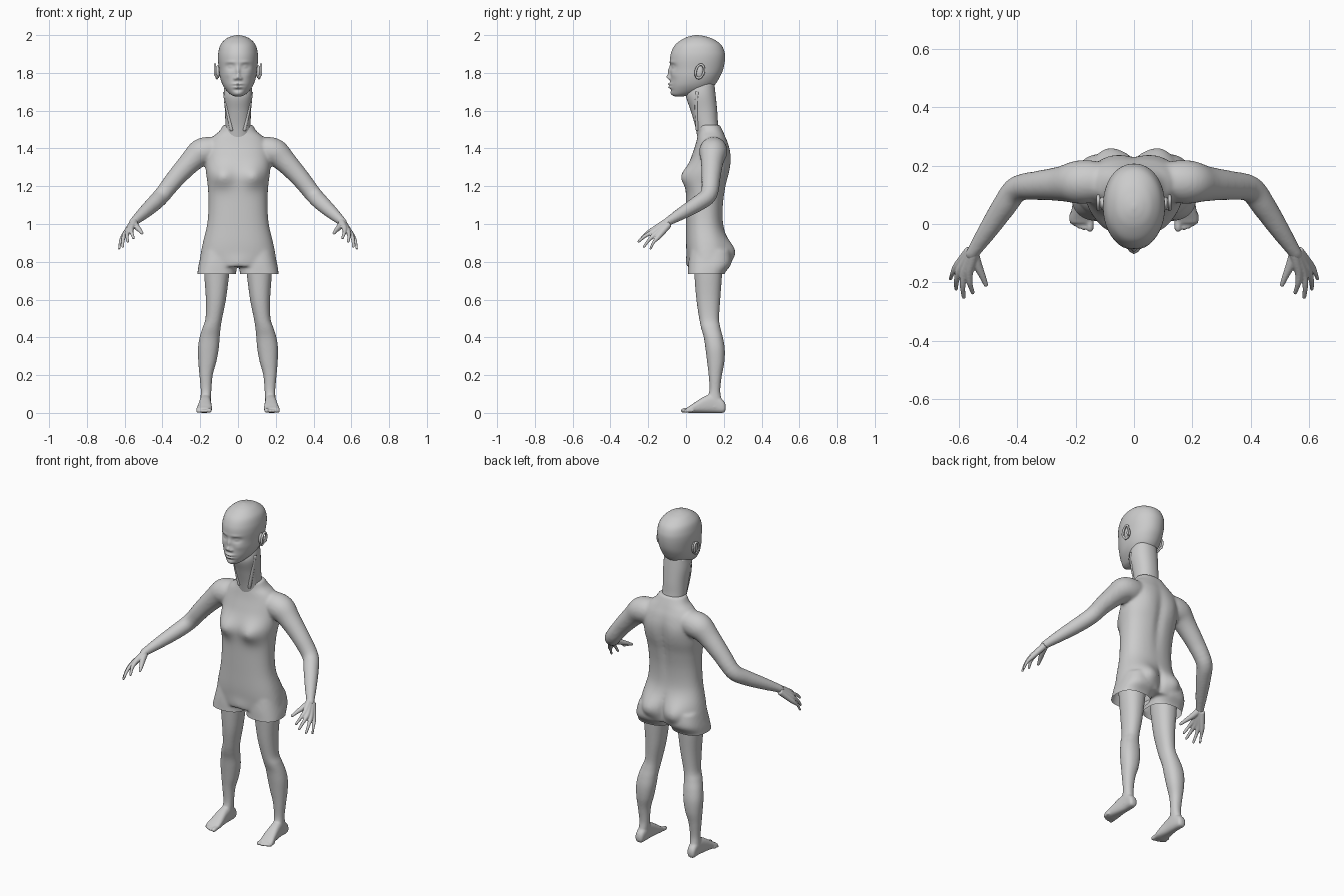
import bpy, bmesh, math
from mathutils import Vector


def spline(rows, n):
    """Catmull-Rom interpolation of rows of numbers, n steps per span."""
    out = []
    for i in range(len(rows) - 1):
        a, b, c, d = (rows[max(0, min(len(rows) - 1, i + k))] for k in (-1, 0, 1, 2))
        for s in range(n):
            t = s / n
            out.append([0.5 * (2*q + (r-p)*t + (2*p-5*q+4*r-w)*t*t + (3*q-p-3*r+w)*t**3)
                        for p, q, r, w in zip(a, b, c, d)])
    return out + [list(rows[-1])]


def loft(bm, rings, cap=True):
    vr = [[bm.verts.new(p) for p in ring] for ring in rings]
    m = len(vr[0])
    for a, b in zip(vr, vr[1:]):
        for i in range(m):
            bm.faces.new((a[i], a[(i+1) % m], b[(i+1) % m], b[i]))
    if cap:
        bm.faces.new(vr[0])
        bm.faces.new(vr[-1])


def stack(bm, rows, axis='z', n=5, segs=40, power=2.2, cap=True):
    """Rows (t, u0, u1, v0, v1): rounded sections along z (u=x, v=y) or y (u=x, v=z)."""
    rings = []
    for t, u0, u1, v0, v1 in spline(rows, n):
        ring = []
        for i in range(segs):
            a = 2 * math.pi * i / segs
            c, s = math.cos(a), math.sin(a)
            u = (u0+u1)/2 + (u1-u0)/2 * math.copysign(abs(c)**(2/power), c)
            v = (v0+v1)/2 + (v1-v0)/2 * math.copysign(abs(s)**(2/power), s)
            ring.append((u, v, t) if axis == 'z' else (u, t, v))
        rings.append(ring)
    loft(bm, rings, cap)


def tube(bm, rows, n=4, segs=16):
    """Rows (x, y, z, radius) swept with a rounded end."""
    pts = spline(rows, n)
    d = (Vector(pts[-1][:3]) - Vector(pts[-2][:3])).normalized()
    end, r = Vector(pts[-1][:3]), pts[-1][3]
    pts += [list(end + d*r*math.sin(a)) + [r*math.cos(a)] for a in (0.5, 1.0, 1.4)]
    rings = []
    for i, p in enumerate(pts):
        t = Vector(pts[min(i+1, len(pts)-1)][:3]) - Vector(pts[max(i-1, 0)][:3])
        u = t.cross(Vector((1, 0, 1))).normalized()
        v = t.cross(u).normalized()
        rings.append([Vector(p[:3]) + p[3]*(u*math.cos(k) + v*math.sin(k))
                      for k in (2*math.pi*j/segs for j in range(segs))])
    loft(bm, rings)


def sculpt(bm, bumps, front, split):
    """Push the front or back by soft bumps (x, z, width, height, depth), both sides."""
    for v in bm.verts:
        if (v.co.y < split) == front:
            fade = min(1, abs(v.co.y - split) / 0.05)
            x, z, dy = v.co.x, v.co.z, 0
            for bx, bz, w, h, d in bumps:
                for sx in ({bx, -bx} if bx else {0}):
                    dy += d * math.exp(-((x-sx)/w)**2 - ((z-bz)/h)**2)
            v.co.y += (-dy if front else dy) * fade


def part(name, bm, voxel=0, smooth=4, mirror=False, cut=None):
    bmesh.ops.recalc_face_normals(bm, faces=bm.faces)
    me = bpy.data.meshes.new(name)
    bm.to_mesh(me)
    bm.free()
    ob = bpy.data.objects.new(name, me)
    bpy.context.collection.objects.link(ob)
    bpy.context.view_layer.objects.active = ob
    ob.select_set(True)
    if voxel:
        m = ob.modifiers.new("fuse", 'REMESH')
        m.mode, m.voxel_size = 'VOXEL', voxel
        s = ob.modifiers.new("soften", 'SMOOTH')
        s.factor, s.iterations = 0.5, smooth
        bpy.ops.object.modifier_apply(modifier="fuse")
        bpy.ops.object.modifier_apply(modifier="soften")
    if cut:
        b = bmesh.new()
        b.from_mesh(ob.data)
        bmesh.ops.bisect_plane(b, geom=b.verts[:] + b.edges[:] + b.faces[:],
                               plane_co=(0, 0, cut[0]), plane_no=(0, 0, cut[1]), clear_inner=True)
        b.to_mesh(ob.data)
        b.free()
    if mirror:
        ob.modifiers.new("mirror", 'MIRROR').use_mirror_merge = False
    for p in ob.data.polygons:
        p.use_smooth = True
    ob.select_set(False)
    return ob


# Torso with shorts and arms, hem left open
bm = bmesh.new()
torso = [(.775, .207, .012, .215), (.84, .198, .004, .222), (.90, .186, 0, .218),
         (1.0, .163, 0, .197), (1.1, .156, 0, .197), (1.2, .16, 0, .212),
         (1.28, .17, .004, .23), (1.36, .17, .03, .236), (1.42, .16, .05, .226),
         (1.46, .135, .06, .21), (1.49, .10, .066, .197), (1.525, .078, .066, .18)]
stack(bm, [(z, -w, w, f, b) for z, w, f, b in torso], n=8, segs=72, power=2.35)
sculpt(bm, [(.085, 1.25, .06, .055, .036), (0, .79, .06, .04, .01)], True, .1)
sculpt(bm, [(.09, .85, .07, .07, .046), (0, .85, .016, .07, -.02),
            (0, 1.25, .025, .16, -.012), (.085, 1.33, .05, .07, .006)], False, .1)
for s in (1, -1):
    legs = [(.69, .012, .22, .006, .195), (.74, .010, .215, .010, .205),
            (.79, .004, .207, .012, .24), (.86, .004, .19, .02, .235)]
    stack(bm, [(z, s*a, s*b, c, d) for z, a, b, c, d in legs], power=2.5)
    arm = [(.10, .145, 1.395, .065), (.155, .145, 1.388, .074), (.20, .143, 1.375, .073),
           (.25, .138, 1.33, .060), (.33, .132, 1.243, .050), (.40, .120, 1.155, .045),
           (.445, .062, 1.108, .042), (.50, -.02, 1.058, .034), (.548, -.092, 1.015, .024),
           (.556, -.104, 1.005, .023)]
    tube(bm, [(s*x, y, z, r) for x, y, z, r in arm], n=5, segs=28)
part("torso_and_arms", bm, .008, 8, cut=(.735, 1))

# Hands
bm = bmesh.new()
fingers = [((.565, -.167, .975), (.553, -.235, .925), .0095),
           ((.583, -.172, .960), (.584, -.250, .908), .0095),
           ((.599, -.163, .945), (.610, -.222, .880), .009),
           ((.609, -.148, .930), (.629, -.188, .870), .008)]
for i, (k, tip, r) in enumerate(fingers):
    k, tip = Vector(k), Vector(tip)
    w = Vector((.548 + .005*i, -.098 + .002*i, 1.015 - .006*i))
    mid = k.lerp(tip, .5) + Vector((.004, -.003, .004))
    tube(bm, [(*w, .018), (*w.lerp(k, .5), .0165), (*k, .0135), (*mid, r), (*tip, r*.75)])
tube(bm, [(.550, -.100, 1.005, .018), (.537, -.140, .985, .016),
          (.520, -.178, .967, .0115), (.508, -.208, .952, .008)])
part("hand", bm, .0035, 3, mirror=True)

# Legs, feet and toes
bm = bmesh.new()
stack(bm, [(.80, .04, .182, .04, .195), (.72, .048, .178, .045, .19), (.60, .064, .170, .055, .181),
           (.50, .084, .172, .07, .175), (.45, .092, .188, .08, .182), (.40, .097, .203, .094, .195),
           (.34, .102, .212, .103, .205), (.27, .115, .210, .112, .203), (.20, .134, .204, .12, .19),
           (.12, .141, .197, .124, .181), (.07, .144, .199, .11, .188), (.03, .148, .20, .11, .19)])
stack(bm, [(.21, .163, .185, .018, .04), (.198, .149, .197, .001, .065), (.15, .143, .20, 0, .10),
           (.10, .142, .206, 0, .088), (.05, .138, .214, 0, .058), (.018, .138, .221, 0, .036),
           (.002, .143, .217, .003, .026)], axis='y', power=2.6)
for x, y, r in ((.151, -.015, .0125), (.172, -.013, .009), (.188, -.008, .0085),
                (.202, -.001, .008), (.214, .007, .0075)):
    tube(bm, [(x, .04, r + .004, r), (x, .015, r + .004, r), (x, y, r, r)])
part("leg", bm, .005, 4, mirror=True, cut=(.775, -1))

# Neck with raised tendons
bm = bmesh.new()
stack(bm, [(1.45, -.068, .068, .062, .19), (1.52, -.067, .067, .048, .171), (1.60, -.069, .069, .025, .165),
           (1.68, -.076, .076, .0, .157), (1.74, -.07, .07, .02, .15)], segs=48)
for s in (1, -1):
    tube(bm, [(s*.070, .06, 1.70, .009), (s*.060, .055, 1.62, .009), (s*.035, .06, 1.50, .009)])
    tube(bm, [(s*.020, .008, 1.68, .006), (s*.018, .034, 1.60, .006), (s*.016, .056, 1.52, .006)])
part("neck", bm)

# Head with sculpted face
bm = bmesh.new()
head = [(1.675, .015, -.058, -.02), (1.685, .038, -.074, .04), (1.71, .064, -.082, .12),
        (1.74, .083, -.084, .155), (1.78, .096, -.083, .18), (1.82, .101, -.084, .197),
        (1.87, .106, -.085, .206), (1.91, .104, -.078, .204), (1.95, .092, -.056, .185),
        (1.98, .064, -.015, .142), (1.994, .034, .02, .10), (2.0, .006, .05, .065)]
stack(bm, [(z, -w, w, f, b) for z, w, f, b in head], n=9, segs=112, power=2.1)
sculpt(bm, [(0, 1.778, .013, .013, .018), (0, 1.808, .010, .024, .012), (.015, 1.770, .008, .008, .010),
            (.038, 1.856, .025, .008, .004), (.040, 1.834, .022, .015, -.014),
            (.040, 1.834, .014, .009, .010), (.040, 1.834, .016, .0022, -.004),
            (0, 1.741, .024, .006, .013), (0, 1.724, .020, .006, .012), (0, 1.709, .025, .006, -.004),
            (0, 1.690, .022, .010, .004), (.055, 1.79, .02, .02, .004)], True, .03)
part("head", bm)

# Ears: rim plus inner bowl
bm = bmesh.new()
rim = [(.122 if math.sin(a) > -.6 else .112, .073 + .022*math.cos(a) + .006*math.sin(a),
        1.808 + .036*math.sin(a)) for a in (2*math.pi*i/24 for i in range(24))]
rings = []
for i, p in enumerate(rim):
    c = Vector((.122, .073, 1.808))
    out = (Vector(p) - c)
    out.x = 0
    out.normalize()
    rings.append([Vector(p) + .0065*(out*math.cos(k) + Vector((1, 0, 0))*math.sin(k))
                  for k in (2*math.pi*j/10 for j in range(10))])
loft(bm, rings + [rings[0]], cap=False)
bowl = bmesh.ops.create_uvsphere(bm, u_segments=20, v_segments=12, radius=1)
for v in bowl['verts']:
    v.co = Vector((.107 + .013*v.co.x, .071 + .022*v.co.y, 1.806 + .035*v.co.z))
part("ear", bm, mirror=True)
